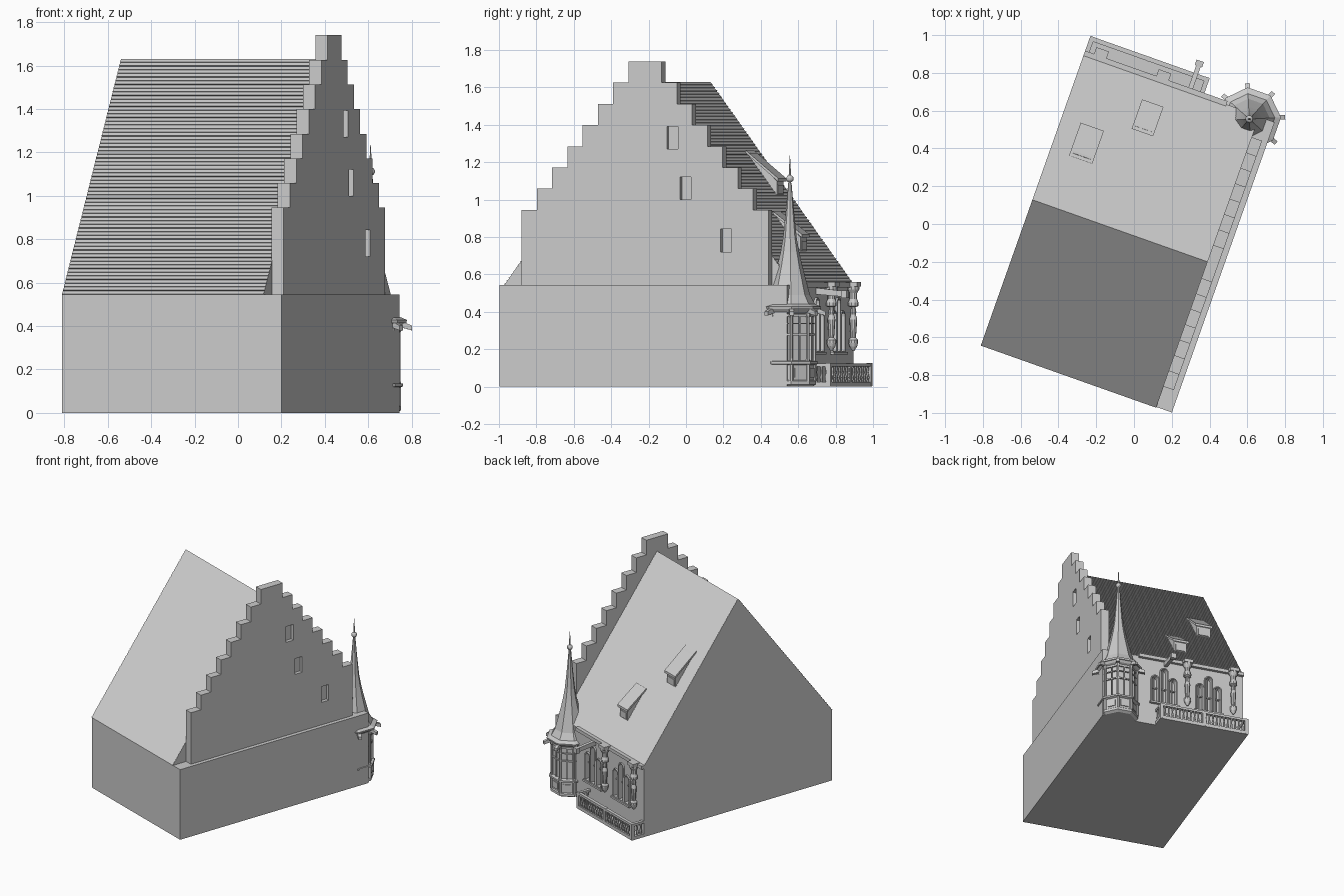
import bpy, bmesh, math
from mathutils import Matrix, Vector

if "Cube" in bpy.data.objects:
    bpy.data.objects.remove(bpy.data.objects["Cube"])

stone = bpy.data.materials.new("light_grey_stone")
stone.use_nodes = True
GREY = (0.6, 0.6, 0.6, 1)
stone.diffuse_color = GREY
stone.node_tree.nodes["Principled BSDF"].inputs["Base Color"].default_value = GREY

# Local frame: u along the ridge, v from street side to courtyard side
FRAME = Matrix.Translation((-0.81, -0.64, 0)) @ Matrix.Rotation(math.radians(-19.5), 4, "Z")
LENGTH, DEPTH, EAVE, RIDGE = 1.072, 1.63, 0.545, 1.63
MID = DEPTH / 2
SLOPE = (RIDGE - EAVE) / MID


def finish(name, bm):
    bmesh.ops.recalc_face_normals(bm, faces=bm.faces[:])
    mesh = bpy.data.meshes.new(name)
    bm.to_mesh(mesh)
    bm.free()
    mesh.materials.append(stone)
    ob = bpy.data.objects.new(name, mesh)
    bpy.context.collection.objects.link(ob)
    ob.matrix_world = FRAME
    return ob


def add_prism(bm, pts, a, b, axis):
    """Extrude a 2D outline from a to b along u or v."""
    place = (lambda p, t: (t, p[0], p[1])) if axis == "u" else (lambda p, t: (p[0], t, p[1]))
    face = bm.faces.new([bm.verts.new(place(p, a)) for p in pts])
    out = bmesh.ops.extrude_face_region(bm, geom=[face])["geom"]
    shift = Vector(place((0, 0), b - a))
    bmesh.ops.translate(bm, vec=shift, verts=[g for g in out if isinstance(g, bmesh.types.BMVert)])


def add_box(bm, u, v, z):
    add_prism(bm, [(u[0], z[0]), (u[1], z[0]), (u[1], z[1]), (u[0], z[1])], v[0], v[1], "v")


def add_lathe(bm, profile, sides, centre, phase=0.0):
    rings = []
    for r, z in profile:
        rings.append([bm.verts.new((centre[0] + r * math.cos(phase + math.tau * i / sides),
                                    centre[1] + r * math.sin(phase + math.tau * i / sides), z))
                      for i in range(sides)])
    for lo, hi in zip(rings, rings[1:]):
        for i in range(sides):
            j = (i + 1) % sides
            bm.faces.new((lo[i], lo[j], hi[j], hi[i]))
    bm.faces.new(rings[0])
    bm.faces.new(rings[-1])


def build(name, *parts):
    bm = bmesh.new()
    for fn, *args in parts:
        fn(bm, *args)
    return finish(name, bm)


def cut(target, cutter):
    cutter.hide_render = True
    mod = target.modifiers.new("openings", "BOOLEAN")
    mod.object, mod.solver = cutter, "EXACT"
    bpy.context.view_layer.objects.active = target
    bpy.ops.object.modifier_apply(modifier=mod.name)
    bpy.data.objects.remove(cutter)


def arch(u, w, z0, z1):
    """Pointed-round window outline."""
    pts = [(u - w, z0), (u + w, z0)]
    return pts + [(u + w * math.cos(math.pi * k / 6), z1 - w + w * math.sin(math.pi * k / 6)) for k in range(7)]


# Main walls with recessed stepped windows on the courtyard side
lights = [(c + s * 0.068, 0.024, 0.19, 0.47 if s == 0 else 0.4)
          for c in (0.265, 0.605) for s in (-1, 0, 1)]
walls = build("main_walls", (add_box, (0, LENGTH), (0, DEPTH), (0, EAVE)))
cut(walls, build("window_cutter", *[(add_prism, arch(*l), DEPTH - 0.03, DEPTH + 0.05, "v") for l in lights]))

# Window surrounds, bars and sills
frames = build("window_frames", *[(add_prism, arch(u, w + 0.008, z0 - 0.006, z1 + 0.008), DEPTH - 0.005, DEPTH + 0.012, "v")
                                  for u, w, z0, z1 in lights])
cut(frames, build("frame_cutter", *[(add_prism, arch(*l), DEPTH - 0.05, DEPTH + 0.05, "v") for l in lights]))
bars = []
for u, w, z0, z1 in lights:
    bars += [(add_box, (u - 0.003, u + 0.003), (DEPTH - 0.031, DEPTH - 0.012), (z0, z1 - 0.001)),
             (add_box, (u - w, u + w), (DEPTH - 0.031, DEPTH - 0.014), (0.31, 0.318))]
for c in (0.265, 0.605):
    bars.append((add_box, (c - 0.11, c + 0.11), (DEPTH - 0.01, DEPTH + 0.022), (0.172, 0.186)))
build("window_bars_and_sills", *bars)

# Pitched roof with overlapping tile rows
ROWS = 64
normal = Vector((-SLOPE, 1)).normalized() * 0.005
half = []
for i in range(ROWS):
    for t, lift in ((i, 1), (i + 1, 0)):
        v = MID * t / ROWS
        half.append((v + normal.x * lift, EAVE + SLOPE * v + normal.y * lift))
half = [(0, EAVE)] + half
profile = half + [(DEPTH - v, z) for v, z in reversed(half[:-1])]
build("tiled_roof", (add_prism, profile, 0, 0.985, "u"))
build("eave_moulding", (add_box, (0, 0.8), (DEPTH - 0.01, DEPTH + 0.022), (0.53, 0.556)))

# Stepped gable with recessed slots
STEPS = 8
left = []
for i in range(STEPS):
    w = 0.7 - 0.0865 * i
    top = 0.945 + 0.1135 * i
    left += [(w, EAVE if i == 0 else top - 0.1135), (w, top)]
outline = [(MID - w, z) for w, z in left] + [(MID + w, z) for w, z in reversed(left)]
gable = build("stepped_gable", (add_prism, outline, 0.982, 1.042, "u"))
slots = [(0.94, 1.27), (1.015, 1.0), (1.245, 0.72)]
cut(gable, build("slot_cutter", *[(add_box, (1.015, 1.1), (v, v + 0.062), (z, z + 0.122)) for v, z in slots]))

# Shed dormers on the courtyard slope
for n, (u0, u1, v0, v1) in enumerate([(0.105, 0.235, 1.10, 1.285), (0.37, 0.49, 1.345, 1.51)]):
    def roof(v):
        return EAVE + SLOPE * (DEPTH - v)
    hv = v1 - 0.012
    build(f"dormer_{n + 1}",
          (add_prism, [(v0, roof(v0) - 0.02), (v0 + 0.02, roof(v0)), (hv, roof(v1) + 0.095), (hv, roof(hv) - 0.02)],
           u0 + 0.012, u1 - 0.012, "u"),
          (add_prism, [(v0, roof(v0)), (v0, roof(v0) + 0.014), (v1, roof(v1) + 0.11), (v1, roof(v1) + 0.092)], u0, u1, "u"),
          (add_box, (u0 + 0.025, u1 - 0.025), (hv, hv + 0.006), (roof(v1) + 0.025, roof(v1) + 0.075)))

# Wall columns with figures under the eave
for n, u in enumerate((0.085, 0.435)):
    c = (u, DEPTH + 0.028)
    build(f"wall_column_{n + 1}",
          (add_lathe, [(0.005, 0.19), (0.02, 0.215), (0.026, 0.235), (0.026, 0.25), (0.014, 0.262), (0.017, 0.3),
                       (0.021, 0.36), (0.014, 0.385), (0.016, 0.4), (0.012, 0.425), (0.028, 0.432),
                       (0.028, 0.45), (0.02, 0.47), (0.02, 0.5), (0.032, 0.52), (0.032, 0.535)], 10, c),
          (add_box, (u - 0.035, u + 0.035), (DEPTH, DEPTH + 0.06), (0.535, 0.56)))

# Rain spout beside the turret
build("rain_spout", (add_prism, [(DEPTH - 0.01, 0.495), (DEPTH - 0.01, 0.53), (1.80, 0.51), (1.80, 0.48)], 0.58, 0.605, "u"),
      (add_box, (0.572, 0.613), (1.775, 1.805), (0.475, 0.515)))

# Balcony: floor, rails, posts and balusters
B0, B1 = DEPTH, 1.735
U1 = 0.67
balcony = [(add_box, (0, U1), (B0, B1), (0, 0.012))]
for z in ((0.012, 0.026), (0.108, 0.125)):
    balcony.append((add_box, (0, U1), (B1 - 0.024, B1), z))
    for u in (0, U1 - 0.024):
        balcony.append((add_box, (u, u + 0.024), (B0, B1 - 0.024), z))
for u in (0, U1 / 2 - 0.012, U1 - 0.024):
    balcony.append((add_box, (u, u + 0.024), (B1 - 0.025, B1 + 0.001), (0.005, 0.127)))
spots = [(0.04 + i * 0.0281, B1 - 0.012) for i in range(22)]
spots += [(u, B0 + 0.02 + 0.03 * i) for u in (0.012, U1 - 0.012) for i in range(3)]
for c in spots:
    balcony.append((add_lathe, [(0.006, 0.024), (0.01, 0.05), (0.005, 0.075), (0.009, 0.11)], 6, c))
build("balcony", *balcony)

# Corner turret: octagonal body, base and cornice
C = (0.94, 1.601)
PHASE = math.pi / 8
build("turret_body", (add_lathe, [(0.12, 0), (0.14, 0.012), (0.14, 0.03), (0.132, 0.036), (0.132, 0.115), (0.15, 0.122),
                                  (0.15, 0.135), (0.122, 0.14), (0.122, 0.39), (0.145, 0.4), (0.16, 0.418)], 8, C, PHASE))
trim = bmesh.new()
for k in range(8):
    a = PHASE + math.tau * k / 8
    post = (C[0] + 0.13 * math.cos(a), C[1] + 0.13 * math.sin(a))
    add_lathe(trim, [(0.012, 0.03), (0.012, 0.13), (0.009, 0.15), (0.009, 0.37), (0.014, 0.38), (0.014, 0.4)], 6, post)
    # Window bars and panel of each side
    side = bmesh.new()
    for w0, w1, z0, z1 in ((-0.003, 0.003, 0.14, 0.39), (-0.045, 0.045, 0.275, 0.285), (-0.045, 0.045, 0.335, 0.341),
                           (-0.045, 0.045, 0.375, 0.39), (-0.03, 0.03, 0.05, 0.1)):
        add_box(side, (0.105, 0.124 if z0 > 0.1 else 0.128), (w0, w1), (z0, z1))
    side.transform(Matrix.Translation((C[0], C[1], 0)) @ Matrix.Rotation(a + PHASE, 4, "Z"))
    tmp = bpy.data.meshes.new("side")
    side.to_mesh(tmp)
    side.free()
    trim.from_mesh(tmp)
    bpy.data.meshes.remove(tmp)
finish("turret_trim", trim)

# Flared spire with ball finial
build("turret_spire", (add_lathe, [(0.165, 0.415), (0.168, 0.428), (0.135, 0.442), (0.108, 0.49), (0.092, 0.55), (0.066, 0.65),
                                   (0.05, 0.72), (0.036, 0.8), (0.021, 0.95), (0.009, 1.09)], 8, C, PHASE))
ball = [(0.02 * math.sin(math.pi * k / 8) + 0.0005, 1.112 - 0.02 * math.cos(math.pi * k / 8)) for k in range(9)]
build("spire_finial", (add_lathe, ball, 12, C), (add_lathe, [(0.008, 1.08), (0.006, 1.15), (0.001, 1.235)], 8, C))

# Water spouts on the eave corners that face outward
for k in range(-1, 5):
    a = PHASE + math.tau * k / 8
    bm = bmesh.new()
    add_prism(bm, [(0.12, 0.4), (0.12, 0.432), (0.19, 0.402), (0.19, 0.38)], -0.012, 0.012, "v")
    bm.transform(Matrix.Translation((C[0], C[1], 0)) @ Matrix.Rotation(a, 4, "Z"))
    finish(f"turret_spout_{k + 2}", bm)
